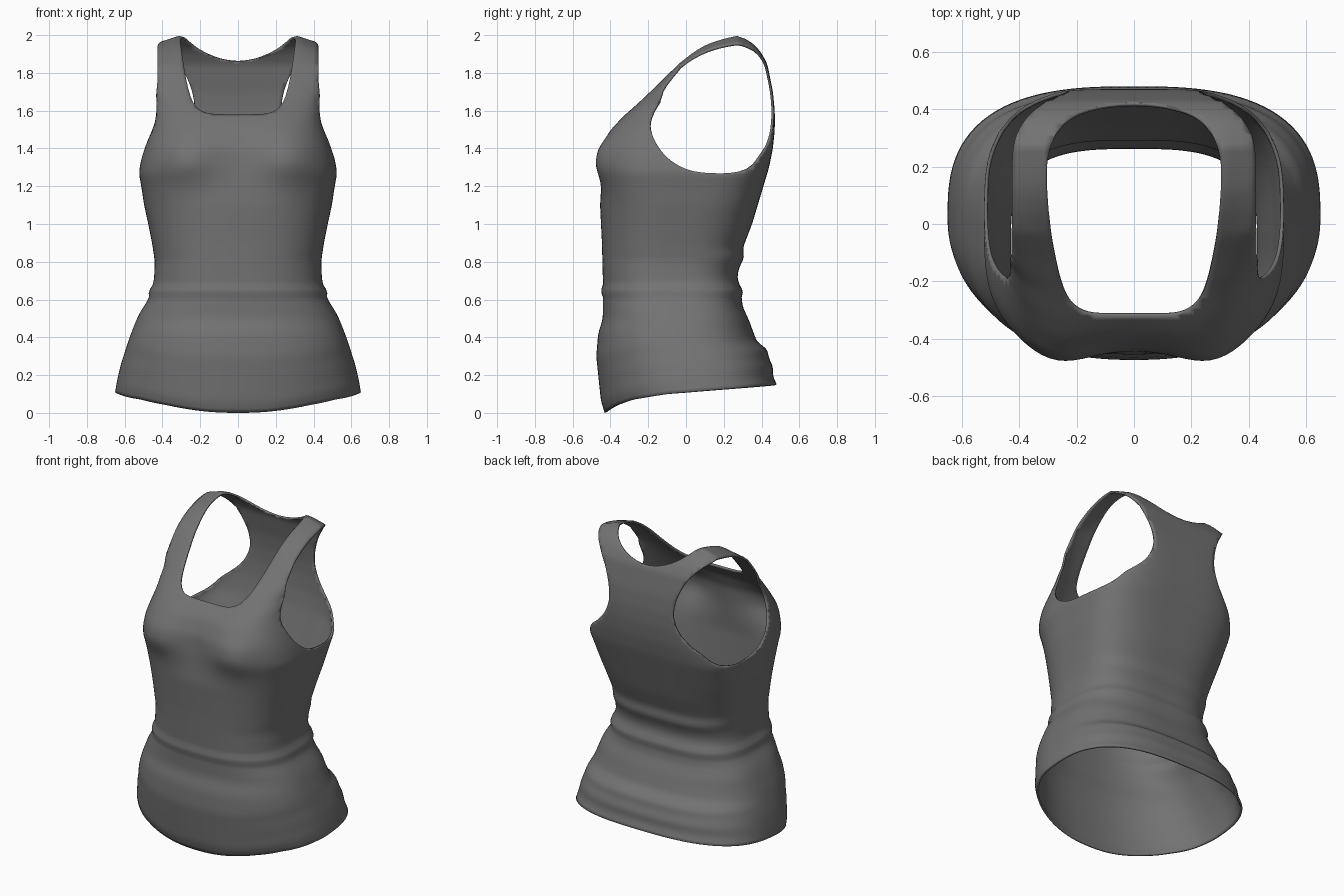
import bpy, bmesh, math

if "Cube" in bpy.data.objects:
    bpy.data.objects.remove(bpy.data.objects["Cube"])

TOP = 2.0
COLS, ROWS = 128, 110

# Height profiles: (height, value)
WIDTH = [(0, .65), (.08, .64), (.19, .62), (.37, .575), (.5, .535), (.53, .52), (.6, .475), (.7, .445), (.8, .44),
         (.9, .455), (1.0, .475), (1.1, .497), (1.2, .512), (1.27, .525), (1.35, .512), (1.45, .485),
         (1.55, .455), (1.65, .45), (1.75, .49), (1.85, .52), (2, .53)]
FRONT = [(0, -.43), (.06, -.45), (.3, -.475), (.42, -.465), (.5, -.44), (.7, -.44), (.9, -.445), (1.0, -.45),
         (1.1, -.455), (1.17, -.45), (1.3, -.44), (1.4, -.43), (1.5, -.39), (1.57, -.33), (1.65, -.245),
         (1.75, -.14), (1.85, -.04), (1.92, .05), (1.97, .14), (2, .27)]
BACK = [(0, .48), (.07, .46), (.14, .46), (.2, .44), (.27, .43), (.33, .375), (.5, .33), (.56, .30), (.66, .29),
        (.72, .27), (.78, .285), (.82, .31), (.87, .30), (1.0, .35), (1.1, .38), (1.2, .41), (1.3, .44),
        (1.4, .46), (1.5, .47), (1.6, .47), (1.7, .46), (1.85, .43), (1.92, .39), (1.97, .34), (2, .27)]
SQUARE_FRONT = [(0, 2.2), (.64, 2.5), (1.1, 2.6), (1.3, 3.2), (1.5, 3.3), (1.7, 5), (2, 5)]
SQUARE_BACK = [(0, 2.75), (.4, 2.75), (.66, 3.1), (1.0, 3.2), (1.3, 3.8), (1.5, 4), (1.7, 5), (2, 5)]
HEM = [(-.43, 0), (-.40, .02), (-.36, .042), (-.28, .07), (-.1, .1), (.48, .15)]     # y -> hem height

# Openings
NECK_FRONT = [(0, 1.58), (.16, 1.582), (.2, 1.595), (.225, 1.615), (.245, 1.65), (.27, 1.73), (.288, 1.82),
              (.303, 1.94), (.315, 2.05)]
NECK_BACK = [(0, 1.86), (.1, 1.875), (.2, 1.92), (.25, 1.96), (.28, 1.985), (.315, 2.05)]
STRAP_FRONT = [(1.5, .6), (1.58, .5), (1.66, .437), (1.74, .427), (2, .425)]
RACER_BACK = [(1.27, .6), (1.3, .5), (1.36, .41), (1.42, .33), (1.5, .26), (1.6, .225), (1.7, .24),
              (1.8, .28), (1.88, .335), (1.92, .375), (1.96, .425), (2, .425)]
ARMHOLE = [(.15, 1.27), (0, 1.29), (-.1, 1.35), (-.175, 1.46), (-.195, 1.53), (-.15, 1.63), (-.065, 1.75),
           (.01, 1.835), (.1, 1.9), (.2, 1.925), (.3, 1.92), (.38, 1.86), (.42, 1.78), (.44, 1.65),
           (.435, 1.5), (.40, 1.37), (.35, 1.30), (.28, 1.275)]
CY, CZ = .14, 1.62


def lerp(table, v):
    if v <= table[0][0]:
        return table[0][1]
    for (a, p), (b, q) in zip(table, table[1:]):
        if v <= b:
            return p + (q - p) * (v - a) / (b - a)
    return table[-1][1]


def smooth(table, h):
    d = min(.02, TOP - h, h)
    return sum(lerp(table, h + k * d) for k in (-1, -.5, 0, .5, 1)) / 5


def surface(h, t):
    """Point of the uncut garment at height h and angle t."""
    band = .014 * math.exp(-((h - .645) / .014) ** 2)             # ridge at the waist seam
    w = smooth(WIDTH, h) + band
    f, b = smooth(FRONT, h) - band, smooth(BACK, h) + band
    c, s = math.cos(t), math.sin(t)
    n = smooth(SQUARE_FRONT if s < 0 else SQUARE_BACK, h)
    r = (abs(c) ** n + abs(s) ** n) ** (-1 / n)
    x, y, z = w * r * c, (f + b) / 2 + (b - f) / 2 * r * s, h
    if s < 0:                                                     # bust
        spread = .12 if h < 1.34 else .16
        y -= .056 * math.exp(-((abs(x) - .28) / .16) ** 2 - ((h - 1.34) / spread) ** 2) * min(1, -s * 3)
    if h < .5:                                                    # sloping hem
        z += lerp(HEM, y) * (1 - h / .5)
    if h > 1.85:                                                  # shoulder slope
        z -= .32 * max(0, abs(x) - .3) * (h - 1.85) / .15
    return x, y, z


def neck(p):
    return p.z - lerp(NECK_FRONT if p.y < .27 else NECK_BACK, abs(p.x))


polar = sorted((math.atan2(z - CZ, y - CY), math.hypot(y - CY, z - CZ)) for y, z in ARMHOLE)
polar = [(polar[-1][0] - math.tau, polar[-1][1])] + polar + [(polar[0][0] + math.tau, polar[0][1])]


def armhole(p):
    if abs(p.x) < .2:
        return -1
    return lerp(polar, math.atan2(p.z - CZ, p.y - CY)) - math.hypot(p.y - CY, p.z - CZ)


def strap(p):
    if p.z < 1.27:
        return -.05
    return abs(p.x) - lerp(RACER_BACK if p.y > .27 else STRAP_FRONT, p.z)


def cut(bm, rule):
    """Trim away the region where rule is positive, leaving a clean edge."""
    val = {v: rule(v.co) for v in bm.verts}
    new = []
    for e in list(bm.edges):
        a, b = e.verts
        if val[a] * val[b] < 0:
            k = min(.97, max(.03, val[a] / (val[a] - val[b])))
            new.append(bmesh.utils.edge_split(e, a, k)[1])
    for v in new:
        val[v] = 0
    bmesh.ops.connect_verts(bm, verts=new)
    dead = [f for f in bm.faces if sum(val[v] for v in f.verts) > 0]
    bmesh.ops.delete(bm, geom=dead, context='FACES')


# Loft the garment from hem to shoulder
bm = bmesh.new()
rings = []
for i in range(ROWS + 1):
    h = TOP * (1 - (1 - i / ROWS) ** 1.3)
    rings.append([bm.verts.new(surface(h, math.tau * j / COLS)) for j in range(COLS)])
for lo, hi in zip(rings, rings[1:]):
    for j in range(COLS):
        k = (j + 1) % COLS
        bm.faces.new((lo[j], lo[k], hi[k], hi[j]))
bmesh.ops.remove_doubles(bm, verts=bm.verts, dist=.0005)

# Cut the neckline and the armholes
for rule in (neck, armhole, strap):
    cut(bm, rule)

# Even out the cut edges
for _ in range(8):
    rim = [v for v in bm.verts if v.is_boundary and v.co.z > 1.2]
    moved = {}
    for v in rim:
        ends = [e.other_vert(v).co for e in v.link_edges if e.is_boundary]
        if len(ends) == 2:
            moved[v] = v.co * .5 + (ends[0] + ends[1]) * .25
    for v, co in moved.items():
        v.co = co
bmesh.ops.remove_doubles(bm, verts=bm.verts, dist=.001)

mesh = bpy.data.meshes.new("tank_top")
bm.to_mesh(mesh)
bm.free()
top = bpy.data.objects.new("tank_top", mesh)
bpy.context.collection.objects.link(top)

grey = bpy.data.materials.new("grey_fabric")
grey.diffuse_color = (.17, .17, .17, 1)
grey.use_nodes = True
grey.node_tree.nodes["Principled BSDF"].inputs["Base Color"].default_value = grey.diffuse_color
mesh.materials.append(grey)

# Cloth thickness and smooth shading
cloth = top.modifiers.new("cloth", 'SOLIDIFY')
cloth.thickness = .012
cloth.offset = -1
bpy.context.view_layer.objects.active = top
top.select_set(True)
bpy.ops.object.shade_smooth_by_angle(angle=math.radians(50))
